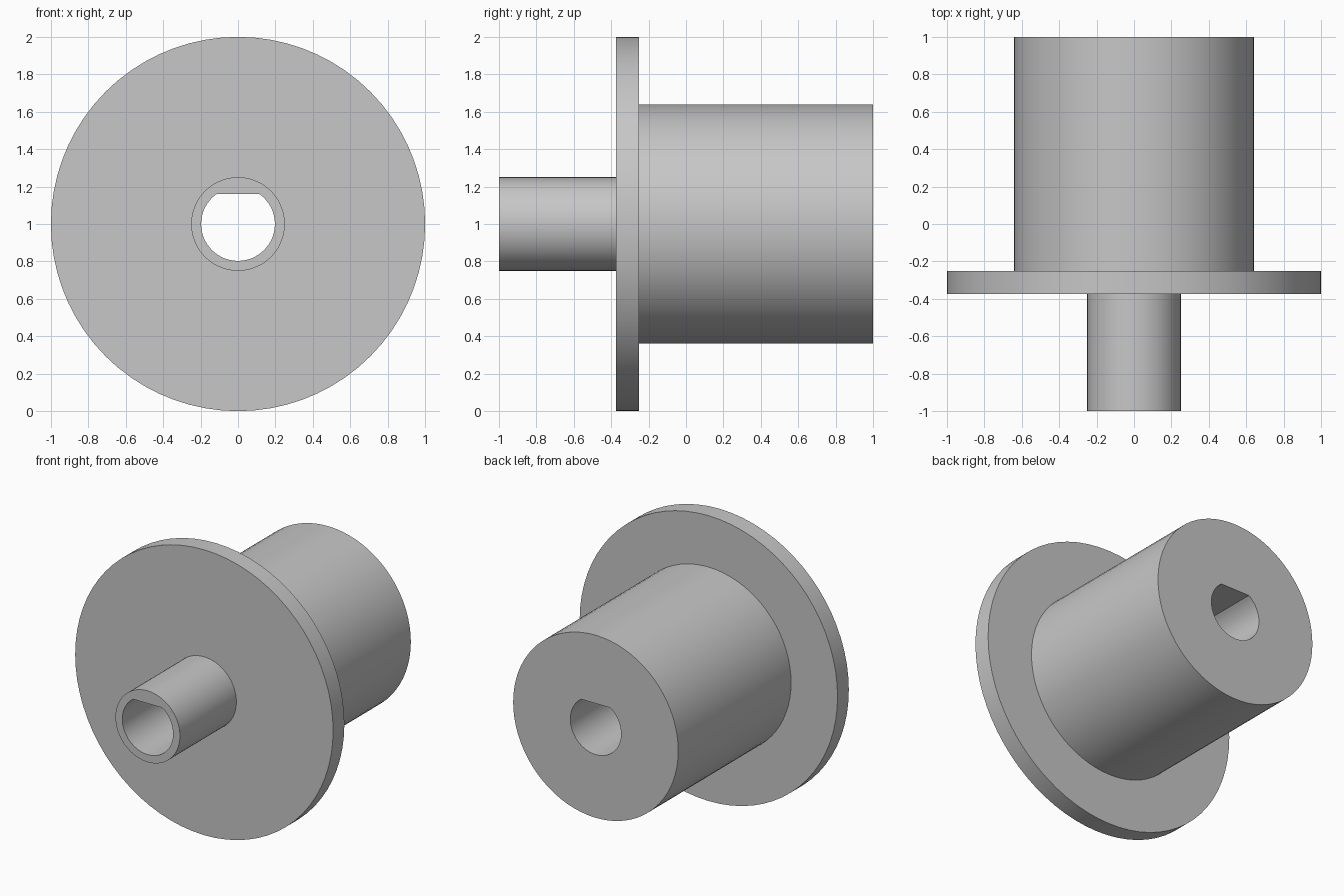
import bpy
import bmesh
import math

cube = bpy.data.objects.get("Cube")
if cube:
    bpy.data.objects.remove(cube, do_unlink=True)

SEGMENTS = 72
AXIS_Z = 1.0
SHAFT_R, FLANGE_R, DRUM_R, BORE_R = 0.25, 1.0, 0.64, 0.197
FRONT, FLANGE_FRONT, FLANGE_BACK, BACK = -1.0, -0.375, -0.25, 1.0
FLAT_START = math.radians(55)              # where the bore's flat begins
FLAT_HEIGHT = BORE_R * math.sin(FLAT_START)


def round_radius(radius):
    return lambda angle: radius


def bore_radius(angle):
    """D-shaped bore: a circle cut by a flat on its upper side."""
    rise = math.sin(angle)
    return min(BORE_R, FLAT_HEIGHT / rise) if rise > 0 else BORE_R


def add_ring(bm, y, radius_at):
    ring = []
    for i in range(SEGMENTS):
        a = math.tau * i / SEGMENTS
        r = radius_at(a)
        ring.append(bm.verts.new((r * math.cos(a), y, AXIS_Z + r * math.sin(a))))
    return ring


# Closed section: shaft, flange, drum, then back through the bore
section = [
    (FRONT, bore_radius),
    (FRONT, round_radius(SHAFT_R)),
    (FLANGE_FRONT, round_radius(SHAFT_R)),
    (FLANGE_FRONT, round_radius(FLANGE_R)),
    (FLANGE_BACK, round_radius(FLANGE_R)),
    (FLANGE_BACK, round_radius(DRUM_R)),
    (BACK, round_radius(DRUM_R)),
    (BACK, bore_radius),
]

bm = bmesh.new()
rings = [add_ring(bm, y, radius_at) for y, radius_at in section]
for k, ring in enumerate(rings):
    following = rings[(k + 1) % len(rings)]
    for i in range(SEGMENTS):
        j = (i + 1) % SEGMENTS
        bm.faces.new((ring[i], ring[j], following[j], following[i]))
bmesh.ops.recalc_face_normals(bm, faces=bm.faces)

mesh = bpy.data.meshes.new("flanged_bushing")
bm.to_mesh(mesh)
bm.free()
bushing = bpy.data.objects.new("flanged_bushing", mesh)
bpy.context.collection.objects.link(bushing)

# Plain grey finish
colour = (0.57, 0.57, 0.57, 1.0)
grey = bpy.data.materials.new("plain_grey")
grey.use_nodes = True
grey.diffuse_color = colour
for node in grey.node_tree.nodes:
    if node.type == "BSDF_PRINCIPLED":
        node.inputs["Base Color"].default_value = colour
mesh.materials.append(grey)

# Smooth round walls, crisp rims and flat
bpy.ops.object.select_all(action="DESELECT")
bushing.select_set(True)
bpy.context.view_layer.objects.active = bushing
bpy.ops.object.shade_smooth_by_angle(angle=math.radians(20))
